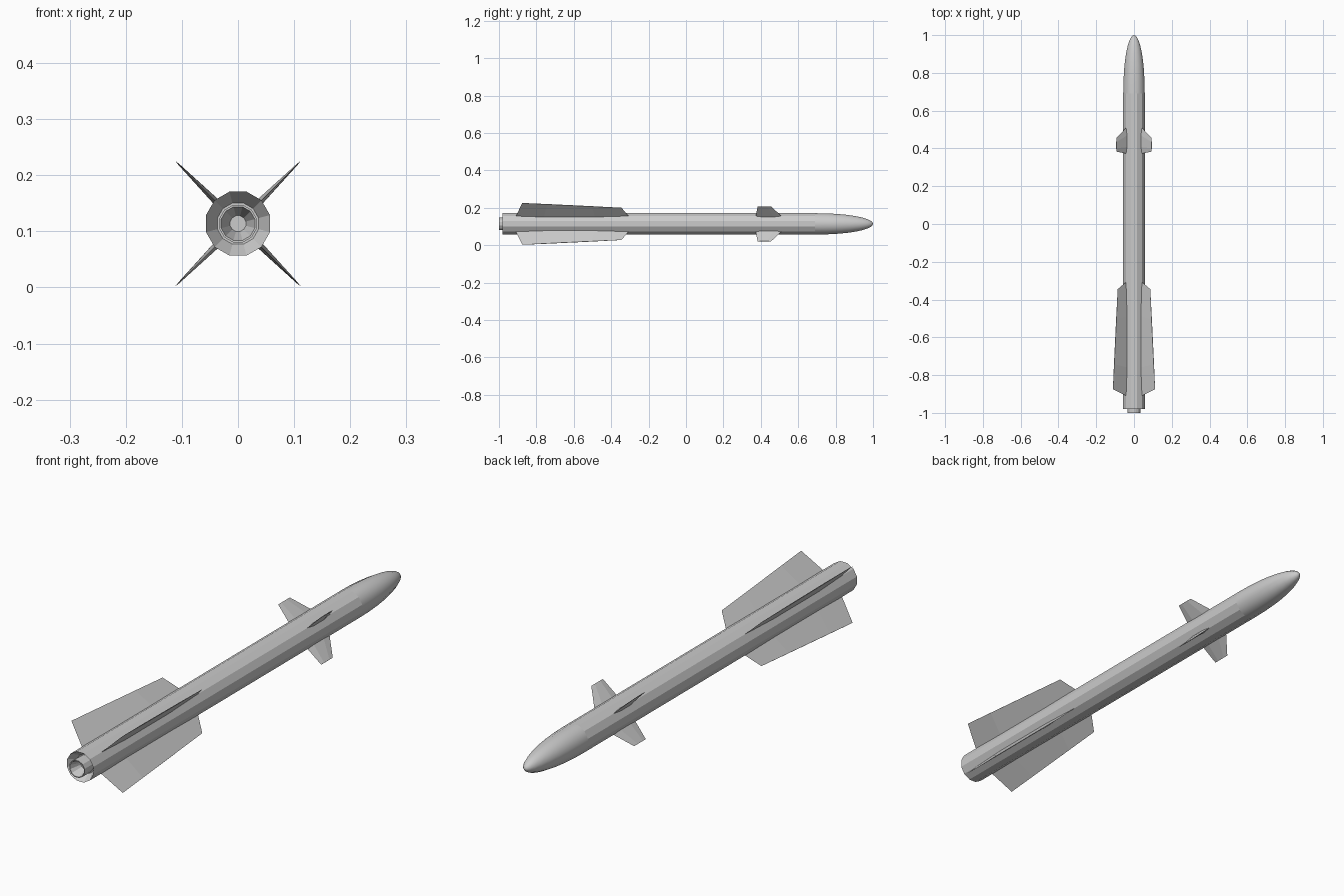
import bpy, bmesh
from math import cos, sin, pi, radians, sqrt
from mathutils import Matrix, Vector

if "Cube" in bpy.data.objects:
    bpy.data.objects.remove(bpy.data.objects["Cube"])

AXIS_Z = 0.1137
SIDES = 12


def finish(name, bm):
    bmesh.ops.recalc_face_normals(bm, faces=bm.faces)
    me = bpy.data.meshes.new(name)
    bm.to_mesh(me)
    bm.free()
    ob = bpy.data.objects.new(name, me)
    bpy.context.collection.objects.link(ob)
    return ob


def lathe(name, profile, smooth_from=None):
    """Revolve (y, radius) points around the long axis; radius 0 closes to a point."""
    bm = bmesh.new()
    rings = []
    for y, r in profile:
        if r == 0:
            rings.append([bm.verts.new((0, y, AXIS_Z))] * SIDES)
        else:
            rings.append([bm.verts.new((r * cos(a), y, AXIS_Z + r * sin(a)))
                          for a in (pi / SIDES + 2 * pi * k / SIDES for k in range(SIDES))])
    for a, b in zip(rings, rings[1:]):
        for i in range(SIDES):
            j = (i + 1) % SIDES
            f = bm.faces.new(list(dict.fromkeys((a[i], a[j], b[j], b[i]))))
            if smooth_from is not None:
                f.smooth = f.calc_center_median().y > smooth_from
    return finish(name, bm)


def fin(name, root, tip, root_r, tip_r, thick, angle):
    """Tapered fin with a hexagonal section; root and tip are (rear y, front y) pairs."""
    bm = bmesh.new()
    rings = []
    for (y0, y1), (r0, r1), t in ((root, root_r, thick), (tip, tip_r, thick * 0.2)):
        ring = []
        for u, side in ((0, 0), (0.25, 1), (0.7, 1), (1, 0), (0.7, -1), (0.25, -1)):
            ring.append(bm.verts.new((r0 + (r1 - r0) * u, y0 + (y1 - y0) * u, side * t / 2)))
        rings.append(ring)
    for i in range(6):
        j = (i + 1) % 6
        bm.faces.new((rings[0][i], rings[0][j], rings[1][j], rings[1][i]))
    for ring in rings:
        bm.faces.new(ring)
    # turn around the body axis
    bm.transform(Matrix.Translation((0, 0, AXIS_Z)) @ Matrix.Rotation(angle, 4, 'Y'))
    return finish(name, bm)


# body tube, rounded nose, and recessed tail
R = 0.059
nose = [(0.69 + 0.31 * s, R * sqrt(1 - s ** 2.1))
        for s in (0.2, 0.4, 0.55, 0.7, 0.82, 0.91, 0.965, 0.992)]
lathe("body", [(-0.945, 0), (-0.945, 0.038), (-0.98, R), (0.32, R), (0.69, R)]
      + nose + [(1.0, 0)], smooth_from=0.69)

# exhaust nozzle
lathe("nozzle", [(-0.94, 0.034), (-1.0, 0.0345), (-1.0, 0.031), (-0.955, 0.0145), (-0.955, 0)])

# four tail fins and four forward fins in an X layout
for k in range(4):
    a = radians(45 + 90 * k)
    fin(f"tail_fin_{k + 1}", (-0.912, -0.303), (-0.875, -0.345),
        (0.052, 0.052), (0.158, 0.122), 0.012, a)
    fin(f"forward_fin_{k + 1}", (0.372, 0.515), (0.383, 0.455),
        (0.052, 0.052), (0.132, 0.132), 0.011, a)
